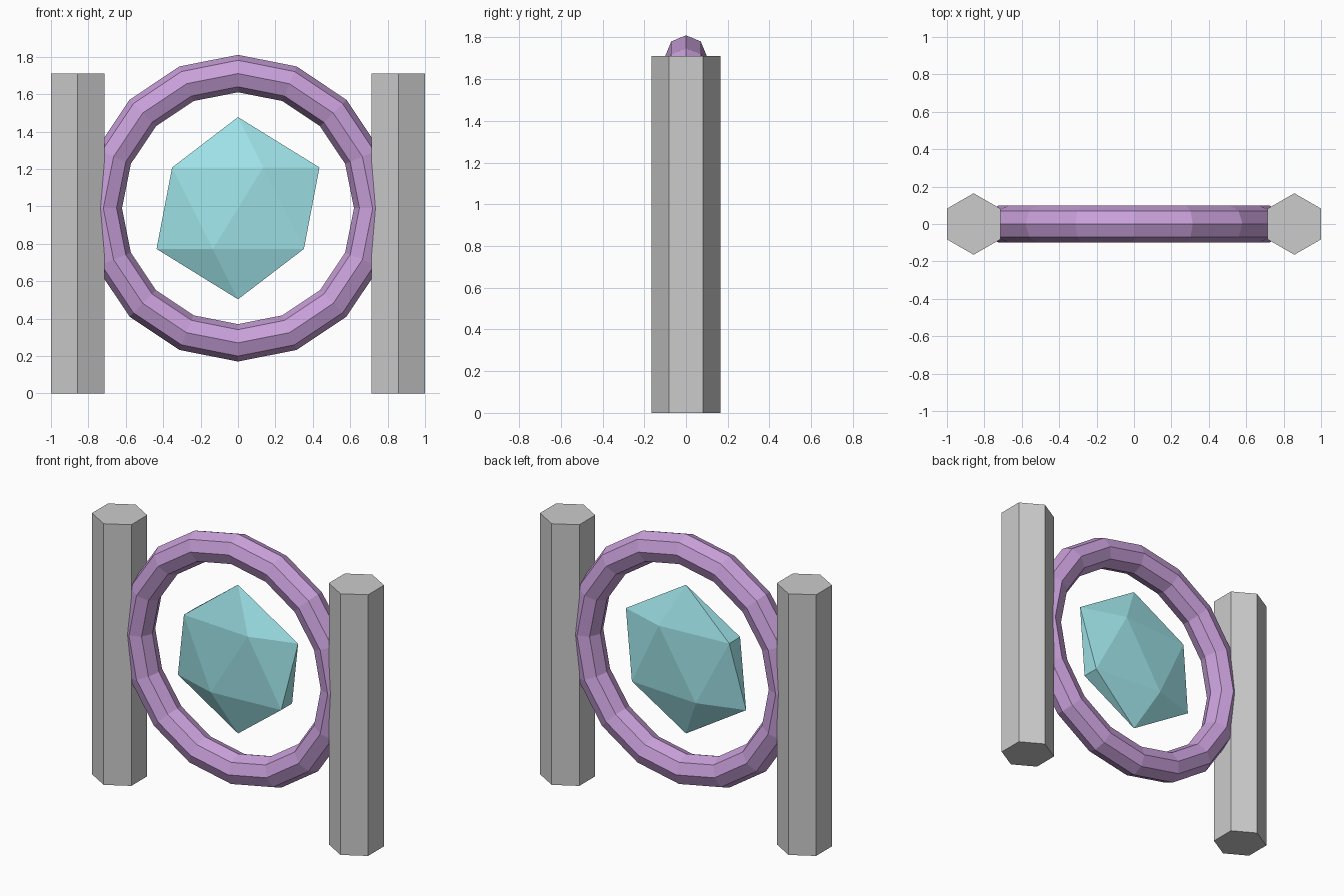
import bpy
from math import radians

if "Cube" in bpy.data.objects:
    bpy.data.objects.remove(bpy.data.objects["Cube"])


def finish(name, color=None):
    ob = bpy.context.object
    ob.name = name
    if color:
        mat = bpy.data.materials.new(name + "_color")
        mat.diffuse_color = (*color, 1)
        mat.use_nodes = True
        mat.node_tree.nodes["Principled BSDF"].inputs["Base Color"].default_value = mat.diffuse_color
        ob.data.materials.append(mat)
    return ob


CENTER = (0, 0, 0.99)

# Two hexagonal pillars, flat sides facing the ring
for side, sign in (("left", -1), ("right", 1)):
    bpy.ops.mesh.primitive_cylinder_add(
        vertices=6, radius=0.1645, depth=1.71, location=(sign * 0.8575, 0, 0.855))
    finish(side + "_pillar")

# Upright faceted ring
bpy.ops.mesh.primitive_torus_add(
    major_segments=16, minor_segments=8, major_radius=0.72, minor_radius=0.1,
    location=CENTER, rotation=(radians(90), 0, 0))
finish("ring", (0.58, 0.35, 0.7))

# Flattened crystal floating in the middle
bpy.ops.mesh.primitive_ico_sphere_add(subdivisions=1, radius=0.487, location=CENTER)
finish("crystal", (0.35, 0.78, 0.82)).scale = (1, 0.22, 1)
